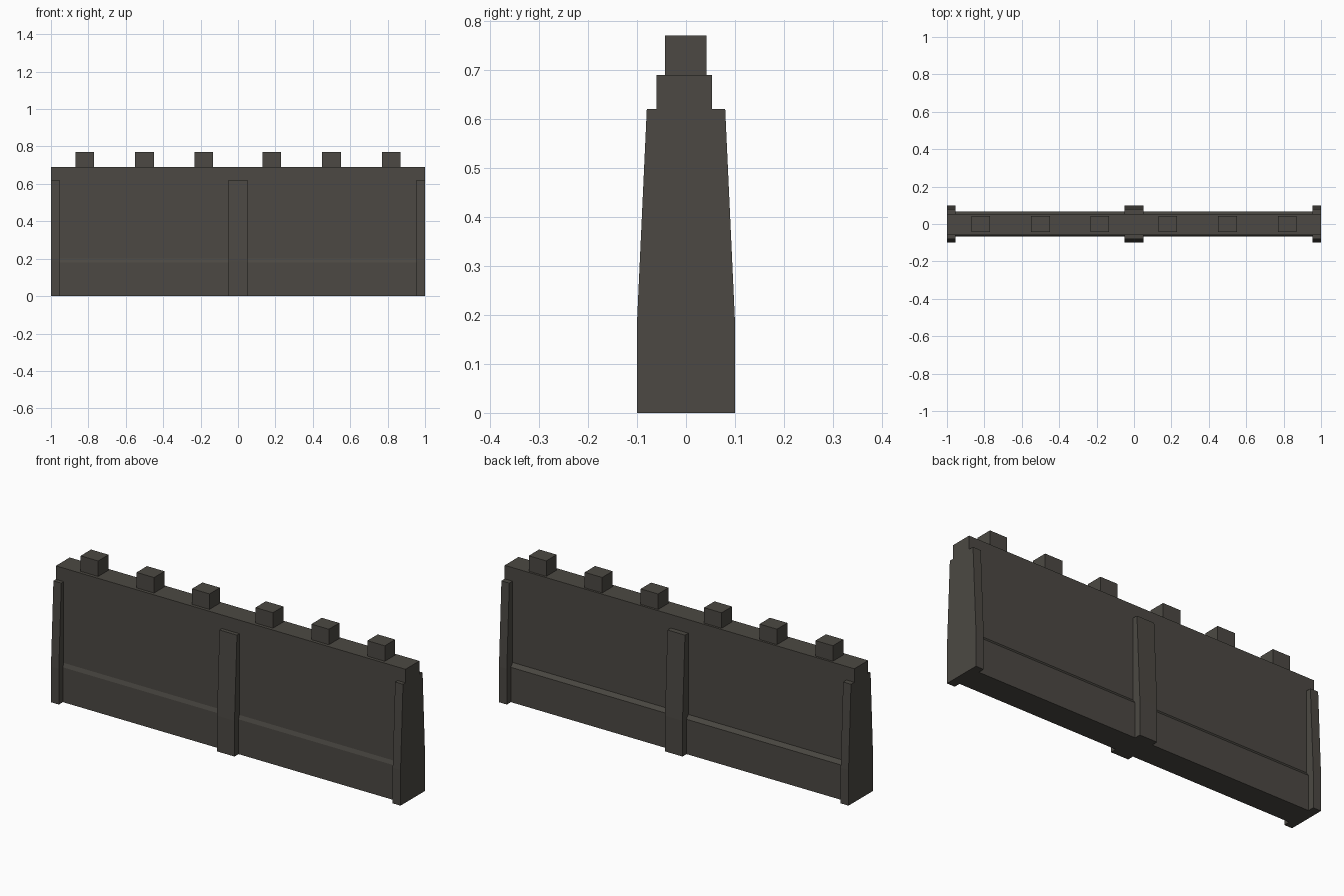
import bpy
import bmesh

if "Cube" in bpy.data.objects:
    bpy.data.objects.remove(bpy.data.objects["Cube"])

# One flat dark stone colour
stone = bpy.data.materials.new("dark stone")
stone.diffuse_color = (0.072, 0.066, 0.056, 1.0)
stone.use_nodes = True
stone.node_tree.nodes["Principled BSDF"].inputs["Base Color"].default_value = stone.diffuse_color


def extrude_profile(name, profile, x0, x1):
    """Extrude a closed (y, z) profile along x into a solid part."""
    bm = bmesh.new()
    face = bm.faces.new([bm.verts.new((x0, y, z)) for y, z in profile])
    ext = bmesh.ops.extrude_face_region(bm, geom=[face])
    moved = [v for v in ext["geom"] if isinstance(v, bmesh.types.BMVert)]
    bmesh.ops.translate(bm, verts=moved, vec=(x1 - x0, 0, 0))
    # keep the starting cap so both ends are closed
    if not face.is_valid or len(bm.faces) < len(profile) + 2:
        bmesh.ops.holes_fill(bm, edges=[e for e in bm.edges if e.is_boundary])
    bmesh.ops.recalc_face_normals(bm, faces=bm.faces[:])
    mesh = bpy.data.meshes.new(name)
    bm.to_mesh(mesh)
    bm.free()
    mesh.materials.append(stone)
    obj = bpy.data.objects.new(name, mesh)
    bpy.context.collection.objects.link(obj)
    return obj


# Half outlines of the wall: plinth, sloped ledge, upright face
PLINTH = 0.067
TOP = 0.69
FRONT, BACK = -0.06, 0.053


def half_outline(side, face_y, top):
    return [(side * PLINTH, 0), (side * PLINTH, 0.18), (face_y, 0.20), (face_y, top)]


# Wall with a chamfered plinth on both sides
extrude_profile("wall", half_outline(-1, FRONT, TOP) + half_outline(1, BACK, TOP)[::-1], -1, 1)

# Tapered buttresses against both faces, at the ends and the middle
for place, x0, x1 in (("left", -1, -0.955), ("middle", -0.05, 0.05), ("right", 0.955, 1)):
    for side_name, side, face_y in (("front", -1, FRONT), ("back", 1, BACK)):
        outer = [(side * 0.08, 0.62), (side * 0.1, 0.185), (side * 0.1, 0)]
        extrude_profile(f"{place}_{side_name}_buttress",
                        half_outline(side, face_y, 0.62) + outer, x0, x1)

# Row of square merlons along the top
for i, x in enumerate((-0.82, -0.5, -0.183, 0.18, 0.5, 0.82)):
    extrude_profile(f"merlon_{i + 1}",
                    [(-0.043, TOP), (-0.043, 0.77), (0.042, 0.77), (0.042, TOP)],
                    x - 0.05, x + 0.05)
